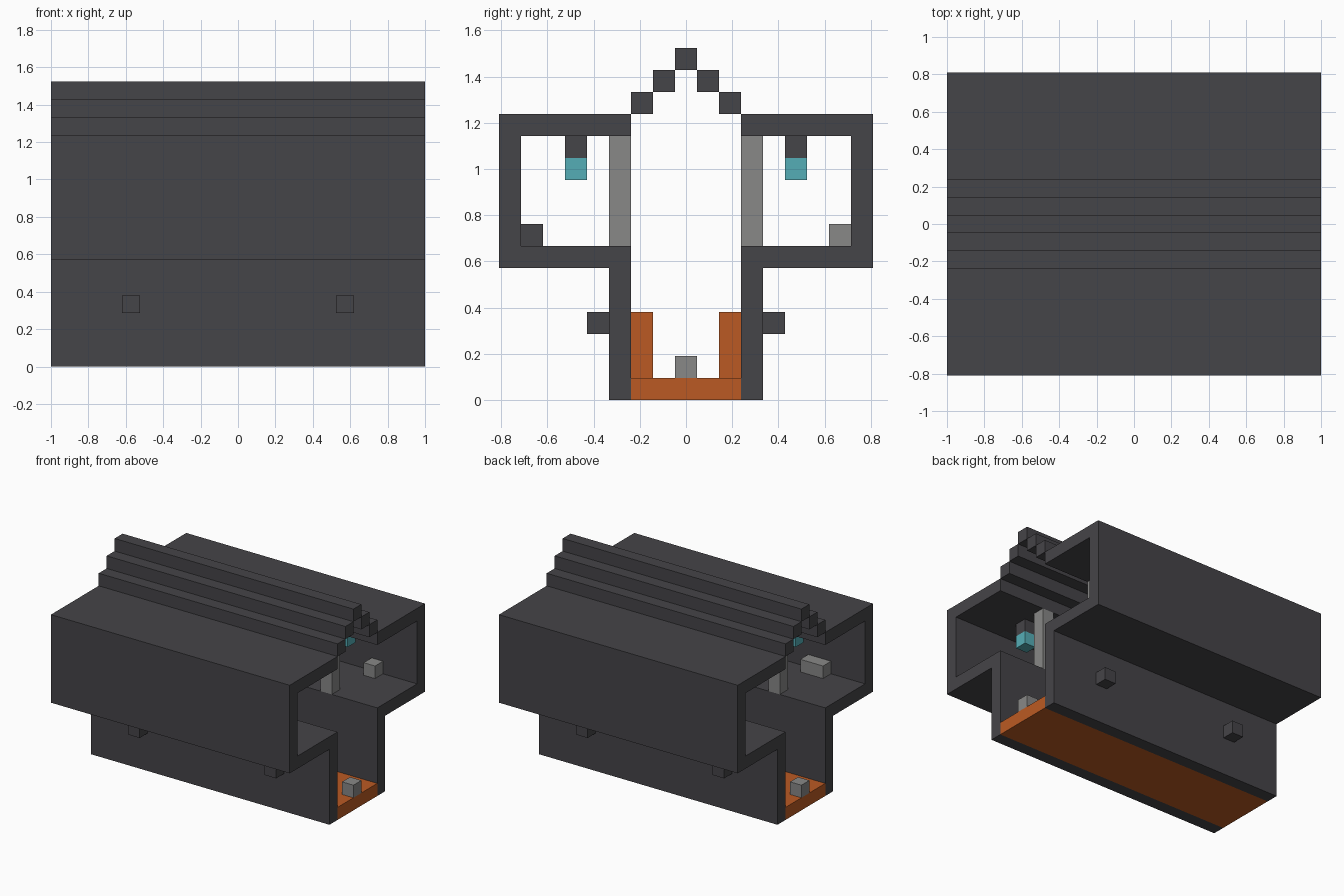
import bpy
import bmesh

U = 2 / 21  # one building block; the hall is 21 blocks long

cube = bpy.data.objects.get("Cube")
if cube:
    bpy.data.objects.remove(cube, do_unlink=True)


def material(name, rgb):
    m = bpy.data.materials.new(name)
    m.use_nodes = True
    m.diffuse_color = (*rgb, 1)
    m.node_tree.nodes["Principled BSDF"].inputs["Base Color"].default_value = (*rgb, 1)
    return m


DARK = material("dark grey", (0.060, 0.058, 0.065))
GREY = material("light grey", (0.246, 0.246, 0.242))
ORANGE = material("orange", (0.497, 0.102, 0.017))
TEAL = material("teal", (0.091, 0.423, 0.468))


def extrude(name, profile, mat, x0, x1):
    """Extrude a (y, z) outline along x; all values are in blocks."""
    bm = bmesh.new()
    face = bm.faces.new([bm.verts.new((x0 * U, y * U, z * U)) for y, z in profile])
    new = bmesh.ops.extrude_face_region(bm, geom=[face])["geom"]
    verts = [v for v in new if isinstance(v, bmesh.types.BMVert)]
    bmesh.ops.translate(bm, verts=verts, vec=((x1 - x0) * U, 0, 0))
    bmesh.ops.recalc_face_normals(bm, faces=bm.faces)
    mesh = bpy.data.meshes.new(name)
    bm.to_mesh(mesh)
    bm.free()
    mesh.materials.append(mat)
    obj = bpy.data.objects.new(name, mesh)
    bpy.context.collection.objects.link(obj)
    return obj


def block(name, mat, x, y, z, length=1, width=1, height=1):
    """Box centred on block x, y, with its bottom at level z."""
    a, b = y - width / 2, y + width / 2
    outline = [(a, z), (b, z), (b, z + height), (a, z + height)]
    return extrude(name, outline, mat, x - length / 2, x + length / 2)


# Side shells: lower wall, aisle floor, outer wall and roof in one profile
shell = [(2.5, 0), (3.5, 0), (3.5, 6), (8.5, 6), (8.5, 13), (2.5, 13),
         (2.5, 12), (7.5, 12), (7.5, 7), (2.5, 7)]
for side, s in (("left", 1), ("right", -1)):
    label = "back" if s > 0 else "front"
    extrude(label + "_shell", [(s * y, z) for y, z in shell], DARK, -10.5, 10.5)

    # Stepped roof
    for step in (1, 2):
        block(f"{label}_roof_step_{step}", DARK, 0, s * step, 15 - step, length=21)

    # Supports and lamps in both bays
    for end, x in (("left", 6), ("right", -6)):
        tag = f"{label}_{end}_"
        block(tag + "column", GREY, x, s * 3, 7, height=5)
        block(tag + "lamp_hanger", DARK, x, s * 5, 11)
        block(tag + "lamp", TEAL, x, s * 5, 10)
        block(tag + "wall_bracket", DARK, x, s * 4, 3)
        block(tag + "pier", ORANGE, x, s * 2, 1, height=3)

# Ridge and central floor
block("roof_ridge", DARK, 0, 0, 15, length=21)
block("channel_floor", ORANGE, 0, 0, 0, length=21, width=5)

# Posts at both ends of the floor
for end, x in (("left", 10), ("right", -10)):
    block(end + "_floor_post", GREY, x, 0, 1)

# Loose furniture in the aisles
block("back_aisle_stool", GREY, 7, 7, 7)
block("front_aisle_bench", GREY, -6.5, -7, 7, length=2)
block("front_aisle_stool", DARK, 7, -7, 7)
